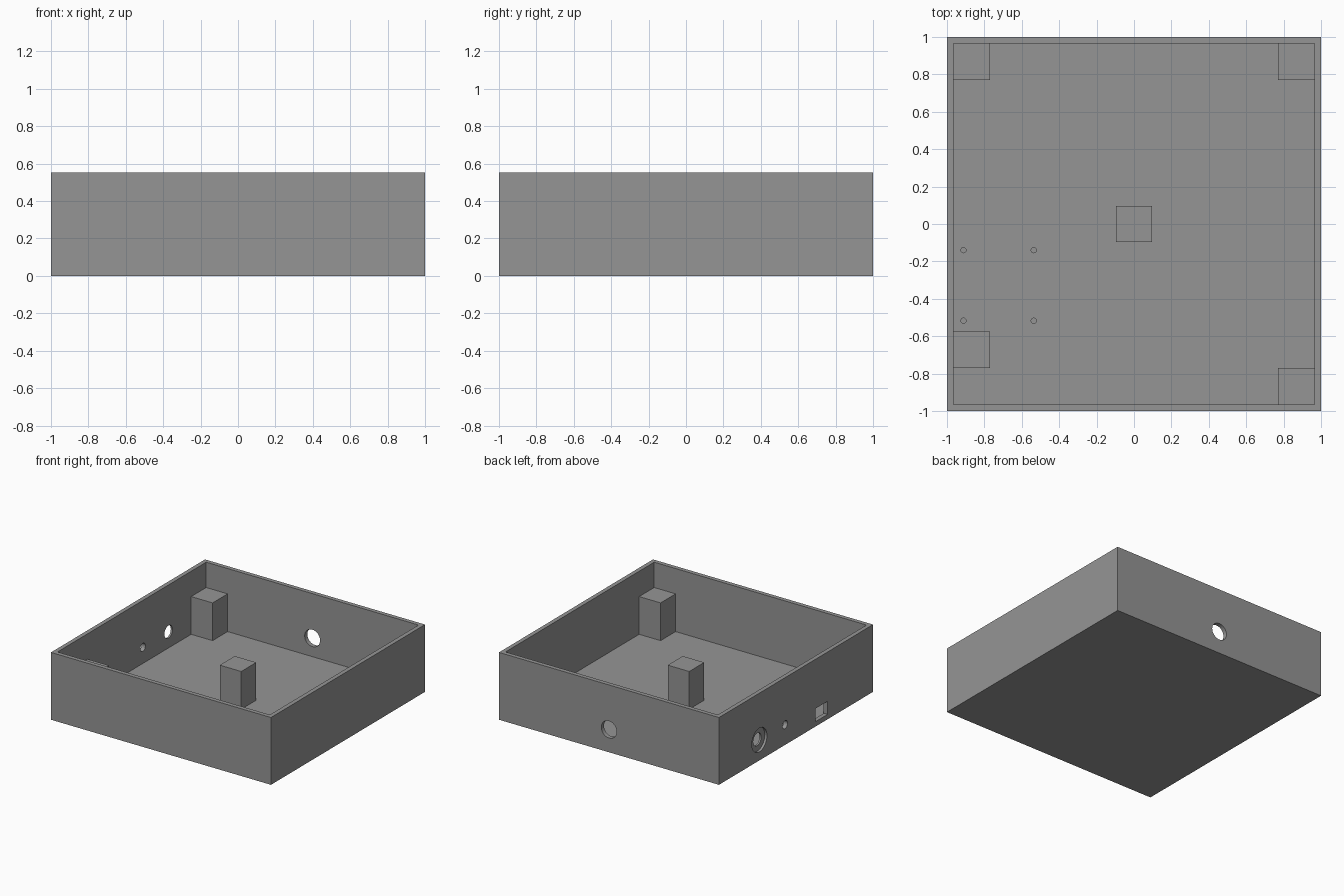
import bpy, math

if "Cube" in bpy.data.objects:
    bpy.data.objects.remove(bpy.data.objects["Cube"])

W = 0.035          # wall and floor thickness
H = 0.553          # enclosure height
IN = 1 - W         # inner half width
POST = 0.195       # post side
POST_TOP = 0.345

grey = bpy.data.materials.new("mid grey")
grey.diffuse_color = (0.3, 0.3, 0.3, 1)
grey.use_nodes = True
grey.node_tree.nodes["Principled BSDF"].inputs["Base Color"].default_value = grey.diffuse_color


def box(name, lo, hi):
    bpy.ops.mesh.primitive_cube_add(size=1, location=[(a + b) / 2 for a, b in zip(lo, hi)])
    ob = bpy.context.object
    ob.name = name
    ob.scale = [b - a for a, b in zip(lo, hi)]
    bpy.ops.object.transform_apply(location=True, rotation=True, scale=True)
    ob.data.materials.append(grey)
    return ob


def cylinder(name, loc, r, depth, axis, sides=32):
    rot = {"x": (0, math.pi / 2, 0), "y": (math.pi / 2, 0, 0), "z": (0, 0, 0)}[axis]
    bpy.ops.mesh.primitive_cylinder_add(vertices=sides, radius=r, depth=depth, location=loc, rotation=rot)
    ob = bpy.context.object
    ob.name = name
    ob.data.materials.append(grey)
    return ob


# Open-topped enclosure
case = box("enclosure", (-1, -1, 0), (1, 1, H))
cutters = [box("cavity_cutter", (-IN, -IN, W), (IN, IN, H + 0.2))]

# Back wall hole
cutters.append(cylinder("back_hole_cutter", (0, 1, 0.187), 0.07, 0.2, "y"))

# Left wall: counterbored hole, small hole and rectangular port
cutters.append(cylinder("jack_hole_cutter", (-1, 0.475, 0.168), 0.052, 0.2, "x"))
cutters.append(cylinder("jack_counterbore_cutter", (-1, 0.475, 0.168), 0.098, 0.04, "x"))
cutters.append(cylinder("small_hole_cutter", (-1, 0.143, 0.167), 0.033, 0.2, "x", 24))
cutters.append(box("port_cutter", (-1.1, -0.41, 0.04), (-0.9, -0.254, 0.148)))

# Blind mounting holes in the floor
for x in (-0.912, -0.536):
    for y in (-0.14, -0.517):
        cutters.append(cylinder("mount_hole_cutter", (x, y, W), 0.014, 0.04, "z", 16))

for c in cutters:
    m = case.modifiers.new(c.name, "BOOLEAN")
    m.operation = "DIFFERENCE"
    m.solver = "EXACT"
    m.object = c
bpy.context.view_layer.objects.active = case
for m in list(case.modifiers):
    bpy.ops.object.modifier_apply(modifier=m.name)
for c in cutters:
    bpy.data.objects.remove(c)

# Support posts: centre, three corners, and one set back from the front left corner
e = IN - POST
posts = {"centre_post": (-POST / 2, -POST / 2), "back_left_post": (-IN, e), "back_right_post": (e, e),
         "front_right_post": (e, -IN), "front_left_post": (-IN, -IN + POST)}
for name, (x, y) in posts.items():
    box(name, (x, y, W), (x + POST, y + POST, POST_TOP))

# Smooth the hole walls while keeping edges sharp
bpy.ops.object.select_all(action="DESELECT")
case.select_set(True)
bpy.context.view_layer.objects.active = case
bpy.ops.object.shade_smooth_by_angle(angle=math.radians(30))
